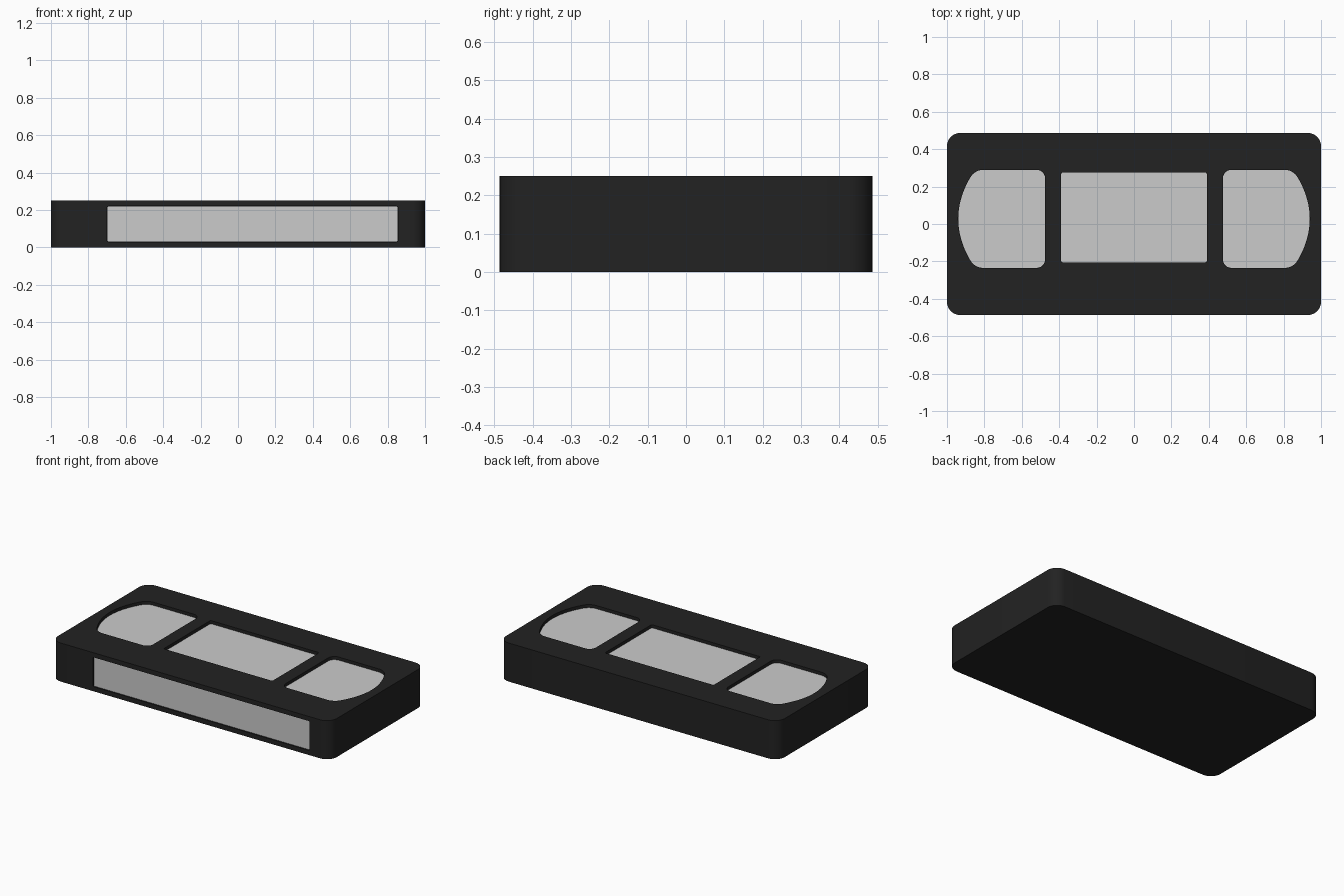
import bpy, bmesh
from mathutils import Vector, Matrix

if "Cube" in bpy.data.objects:
    bpy.data.objects.remove(bpy.data.objects["Cube"])

black = bpy.data.materials.new("black_plastic")
black.diffuse_color = (0.016, 0.016, 0.016, 1)
black.use_nodes = True
black.node_tree.nodes["Principled BSDF"].inputs["Base Color"].default_value = black.diffuse_color


def rounded(corners, seg=6):
    """Closed outline from (x, y, rx, ry) corners; zero radius keeps a plain point."""
    out = []
    n = len(corners)
    for i, (x, y, rx, ry) in enumerate(corners):
        p = Vector((x, y))
        if rx == 0:
            out.append(p)
            continue
        a = p + (Vector(corners[i - 1][:2]) - p).normalized() * rx
        b = p + (Vector(corners[(i + 1) % n][:2]) - p).normalized() * ry
        for k in range(seg + 1):
            t = k / seg
            q = a * (1 - t) ** 2 + p * 2 * w * t * (1 - t) + b * t ** 2
            out.append(q / ((1 - t) ** 2 + 2 * w * t * (1 - t) + t ** 2))
    return out


w = 0.7071  # circular corner weight


def rect(x0, x1, y0, y1, r):
    return rounded([(x0, y0, r, r), (x1, y0, r, r), (x1, y1, r, r), (x0, y1, r, r)])


def prism(name, outline, z0, z1, matrix=Matrix()):
    bm = bmesh.new()
    face = bm.faces.new([bm.verts.new((p.x, p.y, z0)) for p in outline])
    ext = bmesh.ops.extrude_face_region(bm, geom=[face])["geom"]
    bmesh.ops.translate(bm, vec=(0, 0, z1 - z0),
                        verts=[v for v in ext if isinstance(v, bmesh.types.BMVert)])
    bmesh.ops.recalc_face_normals(bm, faces=bm.faces)
    bm.transform(matrix)
    me = bpy.data.meshes.new(name)
    bm.to_mesh(me)
    bm.free()
    ob = bpy.data.objects.new(name, me)
    bpy.context.collection.objects.link(ob)
    return ob


def smooth(ob):
    bpy.ops.object.select_all(action='DESELECT')
    ob.select_set(True)
    bpy.context.view_layer.objects.active = ob
    bpy.ops.object.shade_smooth_by_angle(angle=0.6)


def inset_panel(name, outline, top, depth, matrix=Matrix()):
    """Cut a shallow recess into the body and lay a grey panel in it."""
    cutter = prism(name + "_cutter", outline, top - depth - 0.006, top + 0.05, matrix)
    cutter.hide_render = True
    mod = body.modifiers.new(name, 'BOOLEAN')
    mod.object = cutter
    mod.solver = 'EXACT'
    bpy.context.view_layer.objects.active = body
    bpy.ops.object.modifier_apply(modifier=name)
    bpy.data.objects.remove(cutter)
    c = sum(outline, Vector((0, 0))) / len(outline)
    inner = [c + (p - c) * 0.998 for p in outline]
    smooth(prism(name, inner, top - depth - 0.012, top - depth, matrix))


# cassette shell
body = prism("shell", rect(-1, 1, -0.487, 0.487, 0.07), 0, 0.25)
body.data.materials.append(black)

# centre label and the two bowed reel windows
inset_panel("centre_label", rect(-0.39, 0.39, -0.205, 0.275, 0.008), 0.25, 0.02)
yc, h = 0.0275, 0.2625
bow = [(0.94 - 0.09 * (k / 10) ** 2, yc + h * k / 10, 0, 0) for k in range(-8, 9)]
window = rounded([(0.475, yc + h, 0.045, 0.045), (0.475, yc - h, 0.045, 0.045),
                  (0.85, yc - h, 0.04, 0.04)] + bow + [(0.85, yc + h, 0.04, 0.04)])
inset_panel("right_window", window, 0.25, 0.02)
inset_panel("left_window", [Vector((-p.x, p.y)) for p in reversed(window)], 0.25, 0.02)

# spine label on the front: local z points to -y
front = Matrix(((1, 0, 0, 0), (0, 0, -1, 0), (0, 1, 0, 0), (0, 0, 0, 1)))
inset_panel("spine_label", rect(-0.70, 0.855, 0.03, 0.22, 0.008), 0.487, 0.008, front)

smooth(body)
